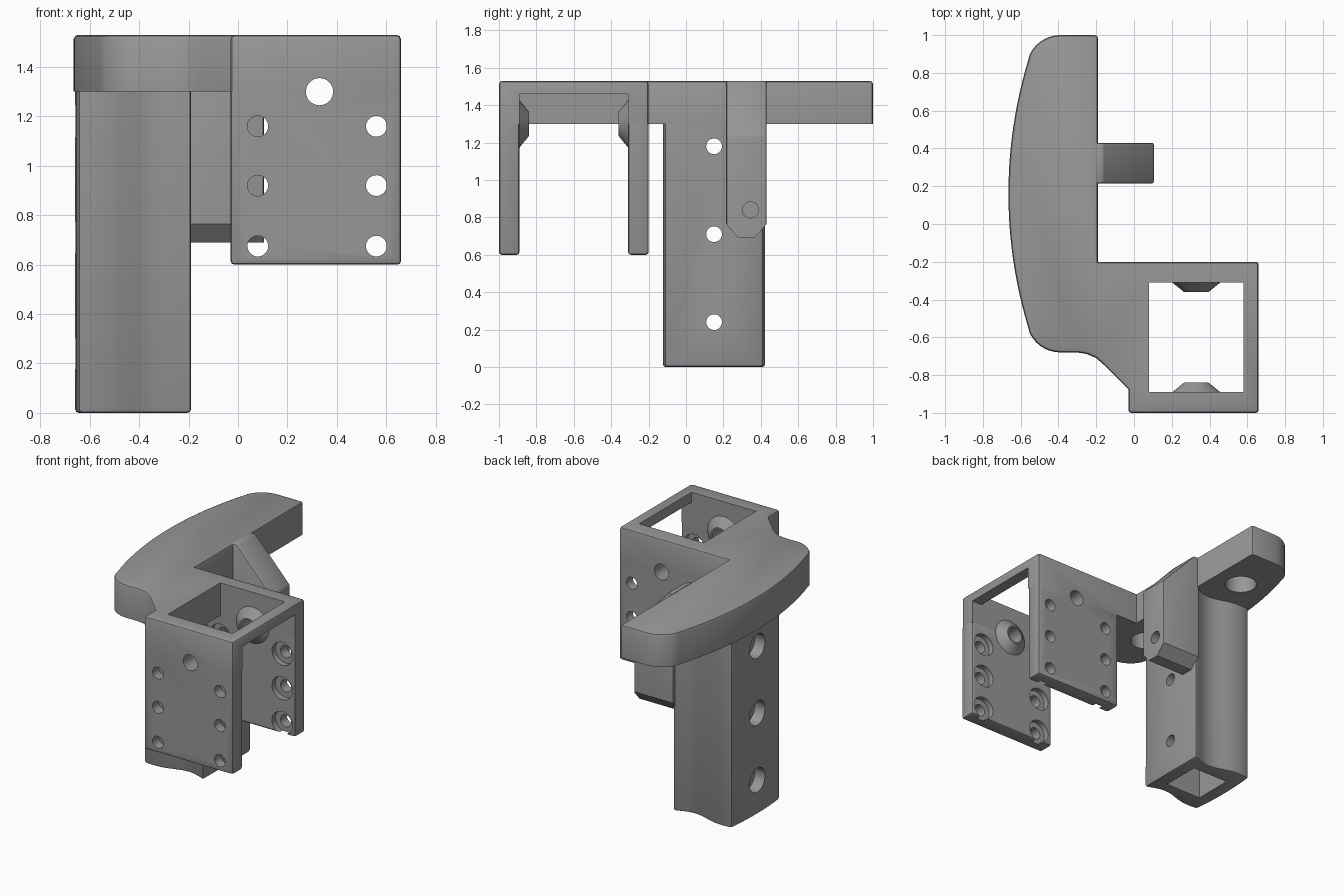
import bpy, bmesh, math
from mathutils import Matrix, Vector

if "Cube" in bpy.data.objects:
    bpy.data.objects.remove(bpy.data.objects["Cube"])

grey = bpy.data.materials.new("mid_grey")
grey.diffuse_color = (0.31, 0.31, 0.31, 1)
grey.use_nodes = True
grey.node_tree.nodes["Principled BSDF"].inputs["Base Color"].default_value = grey.diffuse_color


def finish(name, bm):
    bmesh.ops.recalc_face_normals(bm, faces=bm.faces)
    me = bpy.data.meshes.new(name)
    bm.to_mesh(me)
    bm.free()
    me.materials.append(grey)
    ob = bpy.data.objects.new(name, me)
    bpy.context.collection.objects.link(ob)
    return ob


def prism(name, pts, vec, bevel=0, keep=None):
    """Extrude a polygon; bevel its sharp edges except those the keep rule holds back."""
    bm = bmesh.new()
    f = bm.faces.new([bm.verts.new(p) for p in pts])
    r = bmesh.ops.extrude_face_region(bm, geom=[f])
    bmesh.ops.translate(bm, vec=vec, verts=[v for v in r["geom"] if isinstance(v, bmesh.types.BMVert)])
    bmesh.ops.recalc_face_normals(bm, faces=bm.faces)
    if bevel:
        sharp = [e for e in bm.edges if e.calc_face_angle_signed(0) > math.radians(40)
                 and not (keep and all(keep(v.co) for v in e.verts))]
        bmesh.ops.bevel(bm, geom=sharp, offset=bevel, segments=2, profile=0.5,
                        affect='EDGES', clamp_overlap=True)
    return finish(name, bm)


def block(name, x0, x1, y0, y1, z0, z1, **kw):
    return prism(name, [(x0, y0, z0), (x1, y0, z0), (x1, y1, z0), (x0, y1, z0)], (0, 0, z1 - z0), **kw)


def cone(name, a, b, r1, r2, n=32):
    a, b = Vector(a), Vector(b)
    bm = bmesh.new()
    m = Matrix.Translation((a + b) / 2) @ (b - a).to_track_quat('Z', 'Y').to_matrix().to_4x4()
    bmesh.ops.create_cone(bm, cap_ends=True, segments=n, radius1=r1, radius2=r2, depth=(b - a).length, matrix=m)
    return finish(name, bm)


def cut(ob, other):
    m = ob.modifiers.new("cut", 'BOOLEAN')
    m.operation, m.object, m.solver = 'DIFFERENCE', other, 'EXACT'
    bpy.context.view_layer.objects.active = ob
    bpy.ops.object.modifier_apply(modifier=m.name)
    bpy.data.objects.remove(other)


def arc(cx, cy, r, a0, a1, n):
    return [(cx + r * math.cos(math.radians(a0 + (a1 - a0) * i / n)),
             cy + r * math.sin(math.radians(a0 + (a1 - a0) * i / n))) for i in range(n + 1)]


def pin_cutter():
    return cone("pin_cutter", (0.33, -1.1, 1.30), (0.33, -0.1, 1.30), 0.055, 0.055)


# Curved top plate in one piece with the clamp's top frame
outline = [(-0.03, -1), (0.66, -1), (0.66, -0.2), (-0.19, -0.2), (-0.19, 1.0)]
outline += arc(-0.39, 0.82, 0.18, 90, 155, 7)
outline += arc(1.773, 0.16, 2.438, 163, 197, 24)
outline += arc(-0.39, -0.5, 0.18, 205, 270, 7)
outline += [(-0.3, -0.68), (-0.25, -0.688), (-0.2, -0.71), (-0.16, -0.745), (-0.03, -0.875)]
plate = prism("top_plate", [(x, y, 1.30) for x, y in outline], (0, 0, 0.23),
              bevel=0.018, keep=lambda v: v.z < 1.31)
cut(plate, block("opening", 0.08, 0.58, -0.89, -0.31, 1.2, 1.6))
cut(plate, block("side_gap", 0.08, 0.8, -0.89, -0.31, 1.2, 1.46))
cut(plate, pin_cutter())
for y in (-0.34, 0.64):
    cut(plate, cone("plate_hole", (-0.39, y, 1.2), (-0.39, y, 1.46), 0.105, 0.105))

# Two clamp walls with screw holes, recessed on the inside
for name, y0, y1, inner, deep in (("front_wall", -1, -0.89, -0.85, -0.93),
                                  ("back_wall", -0.31, -0.2, -0.35, -0.27)):
    wall = block(name, -0.03, 0.66, y0, y1, 0.6, 1.30, bevel=0.015, keep=lambda v: v.z > 1.29)
    for x in (0.08, 0.56):
        for z in (0.675, 0.92, 1.16):
            cut(wall, cone("screw_hole", (x, -1.1, z), (x, -0.1, z), 0.042, 0.042))
            cut(wall, cone("recess", (x, inner, z), (x, deep, z), 0.08, 0.08))
    cut(wall, pin_cutter())

# Tapered bosses inside the clamp walls
for name, base, tip in (("front_boss", -0.891, -0.84), ("back_boss", -0.309, -0.36)):
    cut(cone(name, (0.33, base, 1.30), (0.33, tip, 1.30), 0.128, 0.065), pin_cutter())

# Handle with wavy sides and a gently curved outer face
side = [(-0.19, 0.265), (-0.23, 0.25), (-0.28, 0.232), (-0.33, 0.225), (-0.38, 0.231),
        (-0.43, 0.246), (-0.48, 0.262), (-0.53, 0.272), (-0.58, 0.273), (-0.645, 0.268),
        (-0.654, 0.16), (-0.659, 0.05)]
section = [(x, 0.15 + w) for x, w in side] + [(x, 0.15 - w) for x, w in reversed(side)]
handle = prism("handle", [(x, y, 0) for x, y in section], (0, 0, 1.30),
               bevel=0.015, keep=lambda v: v.z > 1.29)
for z in (0.24, 0.71, 1.18):
    cut(handle, cone("handle_hole", (-0.8, 0.15, z), (0, 0.15, z), 0.042, 0.042))
    cut(handle, cone("handle_recess", (-0.8, 0.15, z), (-0.58, 0.15, z), 0.085, 0.085))
cut(handle, block("pocket", -0.56, -0.28, 0.01, 0.29, -0.1, 0.3))

# Sloped support rib with a wedge-shaped foot
rib = prism("rib", [(-0.2, 0.215, 0.69), (-0.2, 0.215, 1.529), (-0.165, 0.215, 1.529),
                    (0.105, 0.215, 1.24), (0.105, 0.215, 0.69)], (0, 0.215, 0),
            bevel=0.01, keep=lambda v: v.x < -0.19 or v.z < 0.7)
for s in (-1, 1):
    y = 0.3225
    cut(rib, prism("foot_cutter", [(-0.4, y + s * 0.035, 0.68), (-0.4, y + s * 0.13, 0.68),
                                   (-0.4, y + s * 0.13, 0.79)], (0.8, 0, 0)))
cut(rib, cone("rib_hole", (-0.02, 0.345, 0.84), (0.2, 0.345, 0.84), 0.043, 0.043))

# Crisp edges, smooth curves
bpy.ops.object.select_all(action='SELECT')
bpy.context.view_layer.objects.active = plate
bpy.ops.object.shade_smooth_by_angle(angle=math.radians(30))
